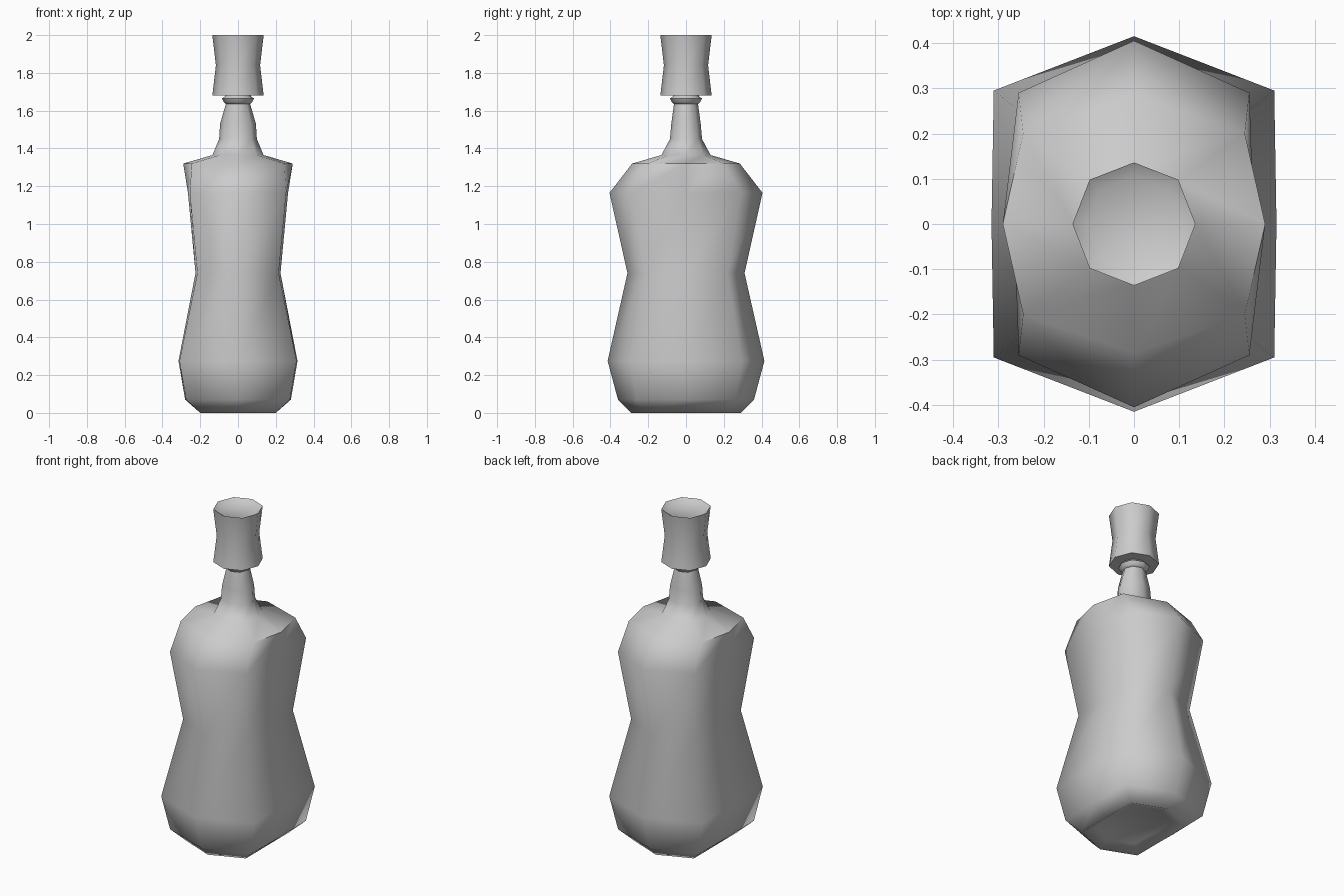
import bpy, bmesh
from math import radians

if "Cube" in bpy.data.objects:
    bpy.data.objects.remove(bpy.data.objects["Cube"])


def octagon(bm, z, side, corner, front):
    """Eight-sided ring: side point on x, mirrored corners, front point on y."""
    cx, cy = corner
    pts = [(side, 0), (cx, cy), (0, front), (-cx, cy),
           (-side, 0), (-cx, -cy), (0, -front), (cx, -cy)]
    return [bm.verts.new((x, y, z)) for x, y in pts]


def loft(name, rings, angle):
    """Skin the rings in order and close both ends with a flat face."""
    bm = bmesh.new()
    loops = [octagon(bm, *r) for r in rings]
    for a, b in zip(loops, loops[1:]):
        for i in range(8):
            j = (i + 1) % 8
            bm.faces.new((a[i], a[j], b[j], b[i]))
    bm.faces.new(loops[0][::-1])
    bm.faces.new(loops[-1])
    bmesh.ops.recalc_face_normals(bm, faces=bm.faces)
    mesh = bpy.data.meshes.new(name)
    bm.to_mesh(mesh)
    bm.free()
    obj = bpy.data.objects.new(name, mesh)
    bpy.context.collection.objects.link(obj)
    bpy.ops.object.select_all(action='DESELECT')
    obj.select_set(True)
    bpy.context.view_layer.objects.active = obj
    bpy.ops.object.shade_smooth_by_angle(angle=radians(angle))
    return obj


def oval(z, rx, ry):
    return (z, rx, (rx * 0.72, ry * 0.72), ry)


# Flattened body with recessed base, waist, shoulders and neck
loft("bottle_body", [
    (0.03, 0.15, (0.14, 0.16), 0.22),
    (0.0, 0.20, (0.20, 0.21), 0.29),
    (0.07, 0.28, (0.275, 0.26), 0.36),
    (0.275, 0.315, (0.31, 0.295), 0.415),
    (0.74, 0.225, (0.215, 0.22), 0.31),
    (1.165, 0.265, (0.255, 0.29), 0.405),
    (1.32, 0.29, (0.245, 0.20), 0.285),
    oval(1.365, 0.135, 0.13),
    oval(1.45, 0.10, 0.085),
    oval(1.53, 0.095, 0.078),
    oval(1.64, 0.063, 0.063),
], 75)

# Thin collar between neck and cap
loft("collar", [oval(z, r, r) for z, r in
     [(1.635, 0.063), (1.645, 0.075), (1.665, 0.085), (1.675, 0.068), (1.69, 0.068)]], 75)

# Waisted cap with a shallow dished top
loft("cap", [oval(z, r, r) for z, r in
     [(1.68, 0.07), (1.68, 0.136), (1.84, 0.117), (2.0, 0.136), (1.98, 0.105)]], 75)
